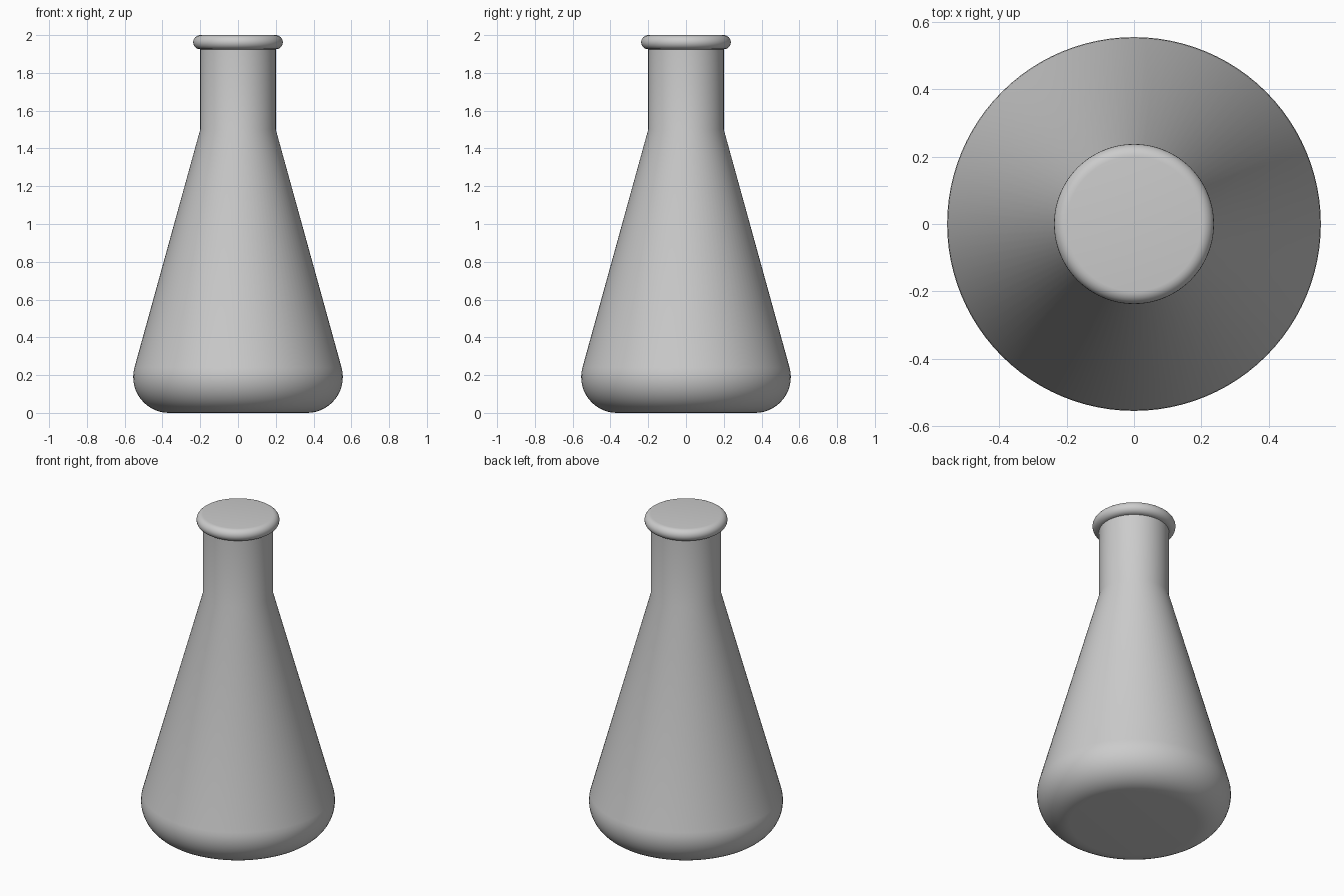
import bpy, bmesh, math

cube = bpy.data.objects.get("Cube")
if cube:
    bpy.data.objects.remove(cube, do_unlink=True)

SEGMENTS = 96

glass = bpy.data.materials.new("grey glass")
glass.use_nodes = True
grey = (0.6, 0.6, 0.6, 1)
glass.diffuse_color = grey
glass.node_tree.nodes["Principled BSDF"].inputs["Base Color"].default_value = grey


def arc(cx, cz, radius, start, end, steps):
    """Points (radius, height) along an arc, angles in degrees."""
    angles = [math.radians(start + (end - start) * i / steps) for i in range(steps + 1)]
    return [(cx + radius * math.cos(a), cz + radius * math.sin(a)) for a in angles]


def lathe(name, profile):
    """Spin a profile around z and close both ends with flat caps."""
    bm = bmesh.new()
    rings = []
    for r, z in profile:
        rings.append([bm.verts.new((r * math.cos(math.tau * i / SEGMENTS),
                                    r * math.sin(math.tau * i / SEGMENTS), z))
                      for i in range(SEGMENTS)])
    for low, high in zip(rings, rings[1:]):
        for i in range(SEGMENTS):
            j = (i + 1) % SEGMENTS
            bm.faces.new((low[i], low[j], high[j], high[i]))
    bm.faces.new(rings[0][::-1])
    bm.faces.new(rings[-1])
    mesh = bpy.data.meshes.new(name)
    bm.to_mesh(mesh)
    bm.free()
    mesh.materials.append(glass)
    obj = bpy.data.objects.new(name, mesh)
    bpy.context.collection.objects.link(obj)
    bpy.ops.object.select_all(action="DESELECT")
    obj.select_set(True)
    bpy.context.view_layer.objects.active = obj
    bpy.ops.object.shade_smooth_by_angle(angle=math.radians(30))
    return obj


# Rounded base, conical body, straight neck and rolled lip in one profile
base = arc(0.365, 0.19, 0.19, -90, 15.5, 14)
neck = [(0.2, 1.5)]
lip = arc(0.2, 1.9625, 0.0375, -90, 90, 12)
lathe("flask", base + neck + lip)
